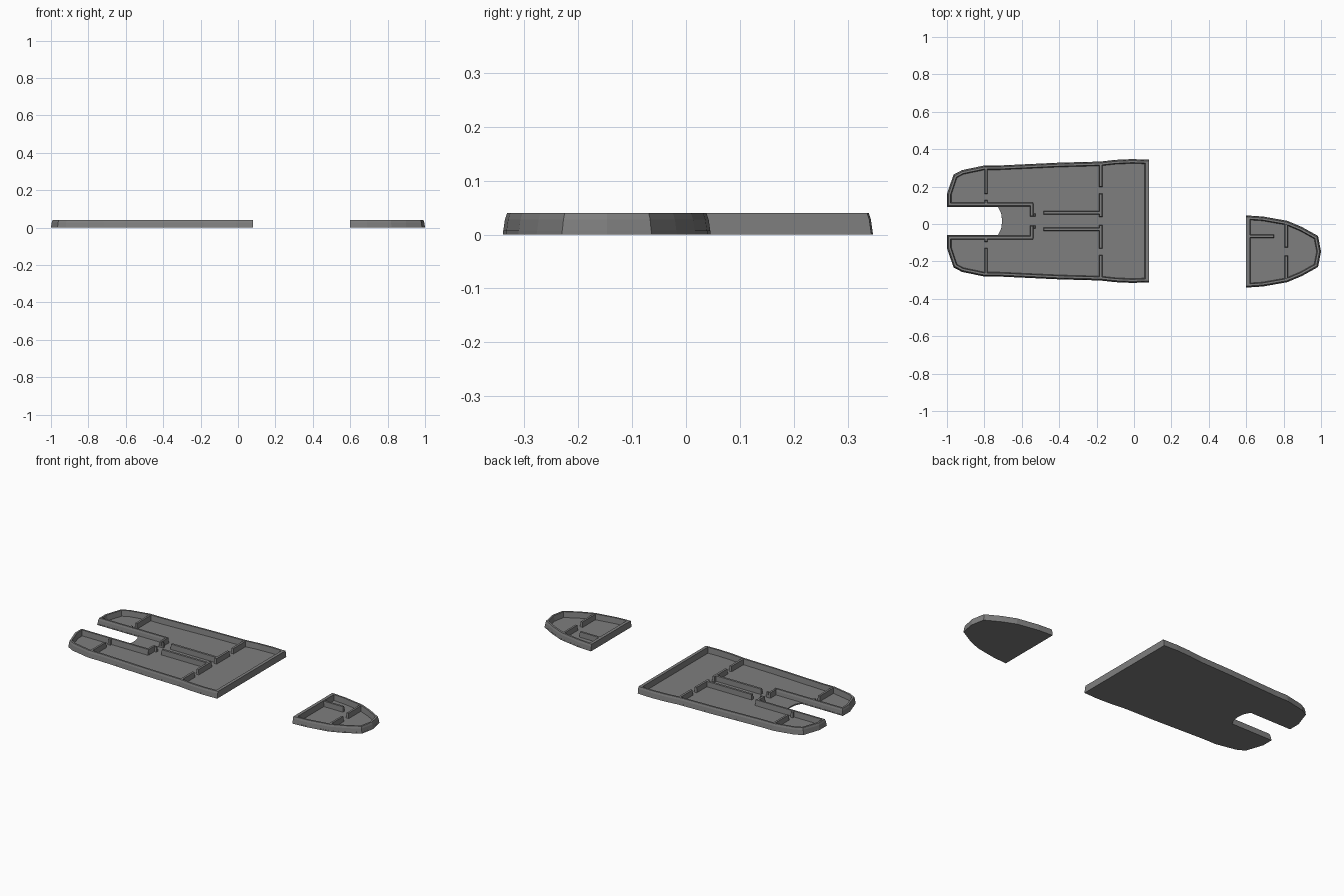
import bpy, bmesh
from mathutils import Vector

if "Cube" in bpy.data.objects:
    bpy.data.objects.remove(bpy.data.objects["Cube"])

H = 0.04        # wall height
FLOOR = 0.007   # floor thickness

grey = bpy.data.materials.new("plain grey")
grey.diffuse_color = (0.21, 0.21, 0.21, 1)
grey.use_nodes = True
grey.node_tree.nodes["Principled BSDF"].inputs["Base Color"].default_value = grey.diffuse_color


def finish(bm, name):
    bmesh.ops.recalc_face_normals(bm, faces=bm.faces)
    me = bpy.data.meshes.new(name)
    bm.to_mesh(me)
    bm.free()
    me.materials.append(grey)
    ob = bpy.data.objects.new(name, me)
    bpy.context.collection.objects.link(ob)
    return ob


def mirrored(half, cy):
    """Half outline (y relative to the centre line), continued on the other side."""
    full = half + [(x, -y) for x, y in reversed(half) if abs(y) > 1e-6]
    return [Vector((x, y + cy)) for x, y in full]


def normal(a, b):
    d = (b - a).normalized()
    return Vector((d.y, -d.x))


def offset(pts, i, dist, closed, straight_x):
    """Point i moved inward; edges on x = straight_x only move past the taper."""
    n = len(pts)
    edges = []
    if closed or i > 0:
        edges.append((pts[i - 1], pts[i]))
    if closed or i < n - 1:
        edges.append((pts[i], pts[(i + 1) % n]))
    data = []
    for a, b in edges:
        flat = abs(a.x - straight_x) < 1e-4 and abs(b.x - straight_x) < 1e-4
        data.append((normal(a, b), 0 if flat and dist < 0.012 else dist))
    if len(data) == 1:
        return pts[i] + data[0][0] * data[0][1]
    (n1, d1), (n2, d2) = data
    det = n1.x * n2.y - n1.y * n2.x
    if abs(det) < 0.02:
        return pts[i] + (n1 + n2).normalized() * (d1 + d2) / 2
    return pts[i] + Vector(((d1 * n2.y - d2 * n1.y) / det,
                            (n1.x * d2 - n2.x * d1) / det))


def hull_wall(name, pts, closed, straight_x):
    """Tapered wall section swept along the outline."""
    section = [(0, 0), (0.004, 0.028), (0.008, H), (0.019, H), (0.024, 0.001)]
    bm = bmesh.new()
    rings = []
    for i in range(len(pts)):
        ring = []
        for d, z in section:
            p = offset(pts, i, d, closed, straight_x)
            ring.append(bm.verts.new((p.x, p.y, z)))
        rings.append(ring)
    m = len(section)
    for i in range(len(pts) if closed else len(pts) - 1):
        a, b = rings[i], rings[(i + 1) % len(pts)]
        for k in range(m):
            bm.faces.new((a[k], a[(k + 1) % m], b[(k + 1) % m], b[k]))
    if not closed:
        bm.faces.new(rings[0])
        bm.faces.new(rings[-1])
    finish(bm, name)


def floor(name, pts):
    bm = bmesh.new()
    f = bm.faces.new([bm.verts.new((p.x, p.y, 0)) for p in pts])
    ext = bmesh.ops.extrude_face_region(bm, geom=[f], use_keep_orig=True)
    top = [v for v in ext["geom"] if isinstance(v, bmesh.types.BMVert)]
    c = sum((v.co for v in top), Vector()) / len(top)
    for v in top:
        v.co.x += (c.x - v.co.x) * 0.003
        v.co.y += (c.y - v.co.y) * 0.003
        v.co.z = FLOOR
    finish(bm, name)


def partition(name, x0, x1, y0, y1, h=0.038):
    """Inner wall, slightly narrower at the top."""
    bm = bmesh.new()
    bmesh.ops.create_cube(bm, size=1)
    for v in bm.verts:
        t = 0.003 if v.co.z > 0 else 0
        v.co = ((x0 + x1) / 2 + v.co.x * (x1 - x0 - 2 * t),
                (y0 + y1) / 2 + v.co.y * (y1 - y0 - 2 * t),
                h if v.co.z > 0 else 0.002)
    finish(bm, name)


# Main deck: floor with a notch at the left end, wall around it
CY = 0.016
side = [(-1.0, 0.076), (-1.0, 0.145), (-0.965, 0.248), (-0.92, 0.272), (-0.80, 0.297),
        (-0.72, 0.297), (-0.40, 0.312), (-0.18, 0.318), (-0.10, 0.327),
        (-0.01, 0.331), (0.08, 0.328)]
hull_wall("deck_outer_wall", mirrored([(-0.54, 0.076)] + side, CY), False, 0.08)
notch = [(-0.705, 0), (-0.71, 0.04), (-0.728, 0.076)]
floor("deck_floor", mirrored(notch + side, CY))

# Deck partitions, mirrored about the deck's centre line
walls = [
    ("aft_bulkhead_outer", -0.80, -0.782, 0.145, 0.285),
    ("aft_bulkhead_inner", -0.80, -0.782, 0.09, 0.112),
    ("entry_bulkhead", -0.556, -0.538, 0.024, 0.094),
    ("entry_door_post", -0.54, -0.525, 0.024, 0.04),
    ("corridor_wall", -0.485, -0.17, 0.034, 0.053),
    ("forward_bulkhead_inner", -0.187, -0.168, 0.022, 0.148),
    ("forward_bulkhead_outer", -0.187, -0.168, 0.182, 0.306),
]
for name, x0, x1, y0, y1 in walls:
    partition(name + "_back", x0, x1, CY + y0, CY + y1)
    partition(name + "_front", x0, x1, CY - y1, CY - y0)

# Nose section
NY = -0.147
nose = [(0.60, 0.193), (0.69, 0.187), (0.82, 0.164), (0.90, 0.130), (0.984, 0.083), (1.0, 0)]
nose_pts = mirrored(nose, NY)
hull_wall("nose_outer_wall", nose_pts, True, 0.60)
floor("nose_floor", nose_pts)
for s, tag in ((1, "back"), (-1, "front")):
    ys = sorted((NY + s * 0.022, NY + s * 0.152))
    partition("nose_bulkhead_" + tag, 0.805, 0.823, *ys)
partition("nose_side_partition", 0.61, 0.75, -0.075, -0.057)
